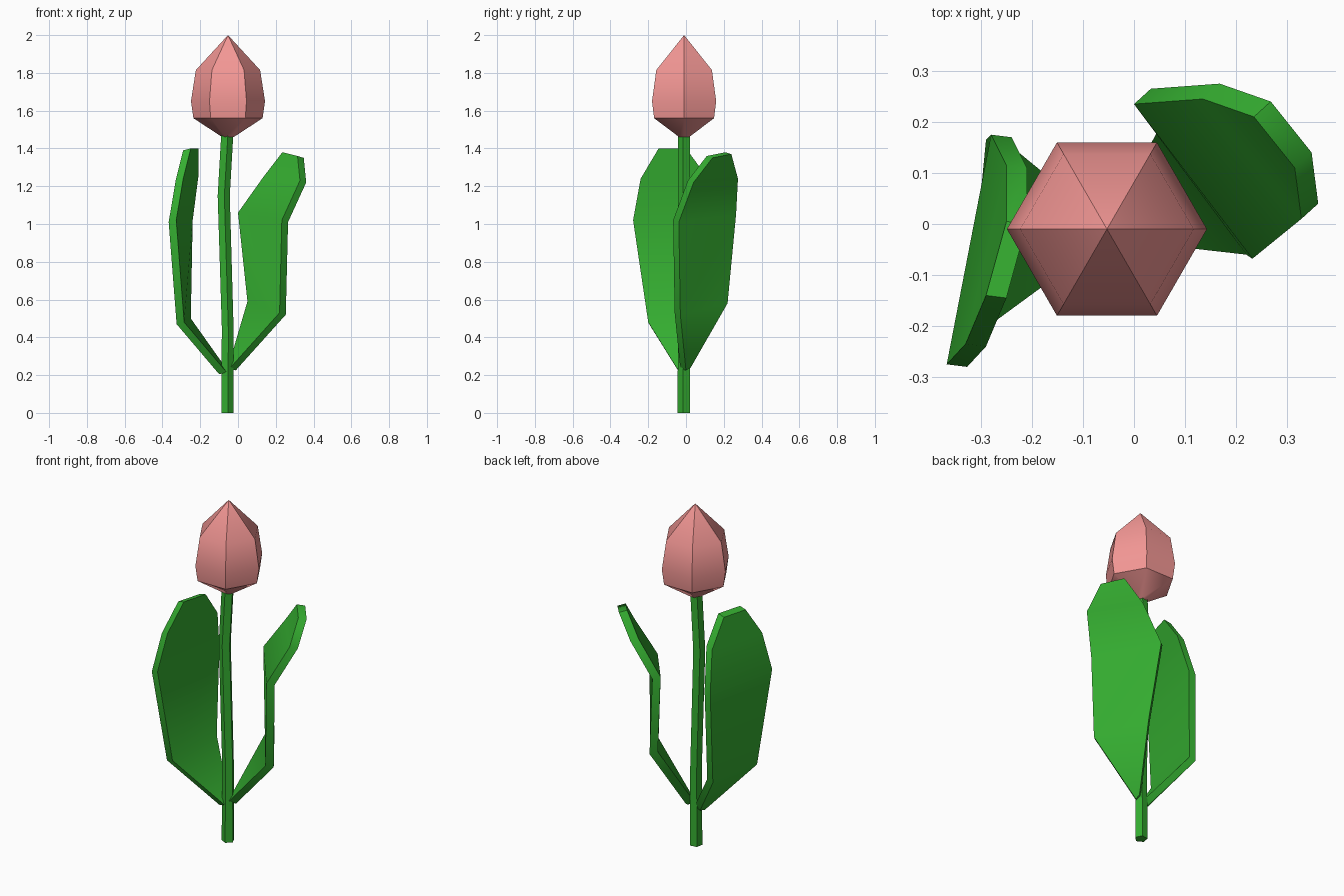
import bpy, bmesh, math
from mathutils import Vector

if "Cube" in bpy.data.objects:
    bpy.data.objects.remove(bpy.data.objects["Cube"])


def material(name, color):
    m = bpy.data.materials.new(name)
    m.diffuse_color = (*color, 1)
    m.use_nodes = True
    m.node_tree.nodes["Principled BSDF"].inputs["Base Color"].default_value = m.diffuse_color
    return m


GREEN = material("leaf_green", (0.035, 0.42, 0.03))
PINK = material("petal_pink", (0.9, 0.31, 0.3))


def finish(name, bm, mat, angle):
    bmesh.ops.recalc_face_normals(bm, faces=bm.faces)
    me = bpy.data.meshes.new(name)
    bm.to_mesh(me)
    bm.free()
    ob = bpy.data.objects.new(name, me)
    bpy.context.collection.objects.link(ob)
    me.materials.append(mat)
    bpy.ops.object.select_all(action='DESELECT')
    ob.select_set(True)
    bpy.context.view_layer.objects.active = ob
    bpy.ops.object.shade_smooth_by_angle(angle=math.radians(angle))


def loft(name, rings, sides, turn, mat, angle):
    """Polygon rings (x, y, z, radius) skinned together; radius 0 is a tip."""
    bm = bmesh.new()
    loops = []
    for x, y, z, r in rings:
        n = sides if r else 1
        loops.append([bm.verts.new((x + r * math.cos(turn + math.tau * i / sides),
                                    y + r * math.sin(turn + math.tau * i / sides), z))
                      for i in range(n)])
    for a, b in zip(loops, loops[1:]):
        for i in range(sides):
            j = (i + 1) % sides
            top = [b[0]] if len(b) == 1 else [b[j], b[i]]
            bm.faces.new([a[i], a[j]] + top)
    for end in (loops[0], loops[-1]):
        if len(end) > 1:
            bm.faces.new(end)
    finish(name, bm, mat, angle)


def leaf(name, edge_a, edge_b, thickness):
    """Inner face strung between two edge paths, extruded outward."""
    bm = bmesh.new()
    a = [bm.verts.new(p) for p in edge_a]
    b = [bm.verts.new(p) for p in edge_b]
    for i in range(len(a) - 1):
        bm.faces.new((a[i], b[i], b[i + 1], a[i + 1]))
    out = bmesh.ops.extrude_face_region(bm, geom=bm.faces[:], use_keep_orig=True)
    moved = [v for v in out["geom"] if isinstance(v, bmesh.types.BMVert)]
    bmesh.ops.translate(bm, verts=moved, vec=Vector(thickness))
    finish(name, bm, GREEN, 50)


# Slightly bent five-sided stem
loft("stem", [(-0.057, -0.01, 0, 0.035), (-0.056, -0.01, 0.45, 0.033),
              (-0.077, -0.01, 1.15, 0.034), (-0.058, -0.01, 1.48, 0.034)],
     5, math.radians(-82), GREEN, 30)

# Six-sided closed bud
loft("flower_bud", [(-0.053, -0.01, 1.46, 0.03), (-0.053, -0.01, 1.56, 0.183),
                    (-0.053, -0.01, 1.65, 0.196), (-0.053, -0.01, 1.815, 0.17),
                    (-0.053, -0.01, 2.0, 0)], 6, 0, PINK, 36)

# Right leaf, leaning out at the top
leaf("right_leaf",
     [(-0.045, -0.03, 0.235), (0.22, -0.06, 0.53), (0.232, -0.068, 1.02),
      (0.328, 0.01, 1.23), (0.315, 0.11, 1.36)],
     [(-0.05, -0.005, 0.25), (0.05, 0.19, 0.59), (0.0, 0.235, 1.06),
      (0.135, 0.245, 1.25), (0.235, 0.21, 1.38)],
     (0.033, 0.03, -0.01))

# Left leaf, leaning in at the top
leaf("left_leaf",
     [(-0.06, -0.035, 0.215), (-0.285, -0.2, 0.48), (-0.327, -0.28, 1.02),
      (-0.29, -0.24, 1.24), (-0.25, -0.145, 1.4)],
     [(-0.055, 0.0, 0.225), (-0.25, 0.16, 0.5), (-0.24, 0.17, 1.02),
      (-0.21, 0.11, 1.25), (-0.21, 0.0, 1.4)],
     (-0.04, 0.005, -0.01))
